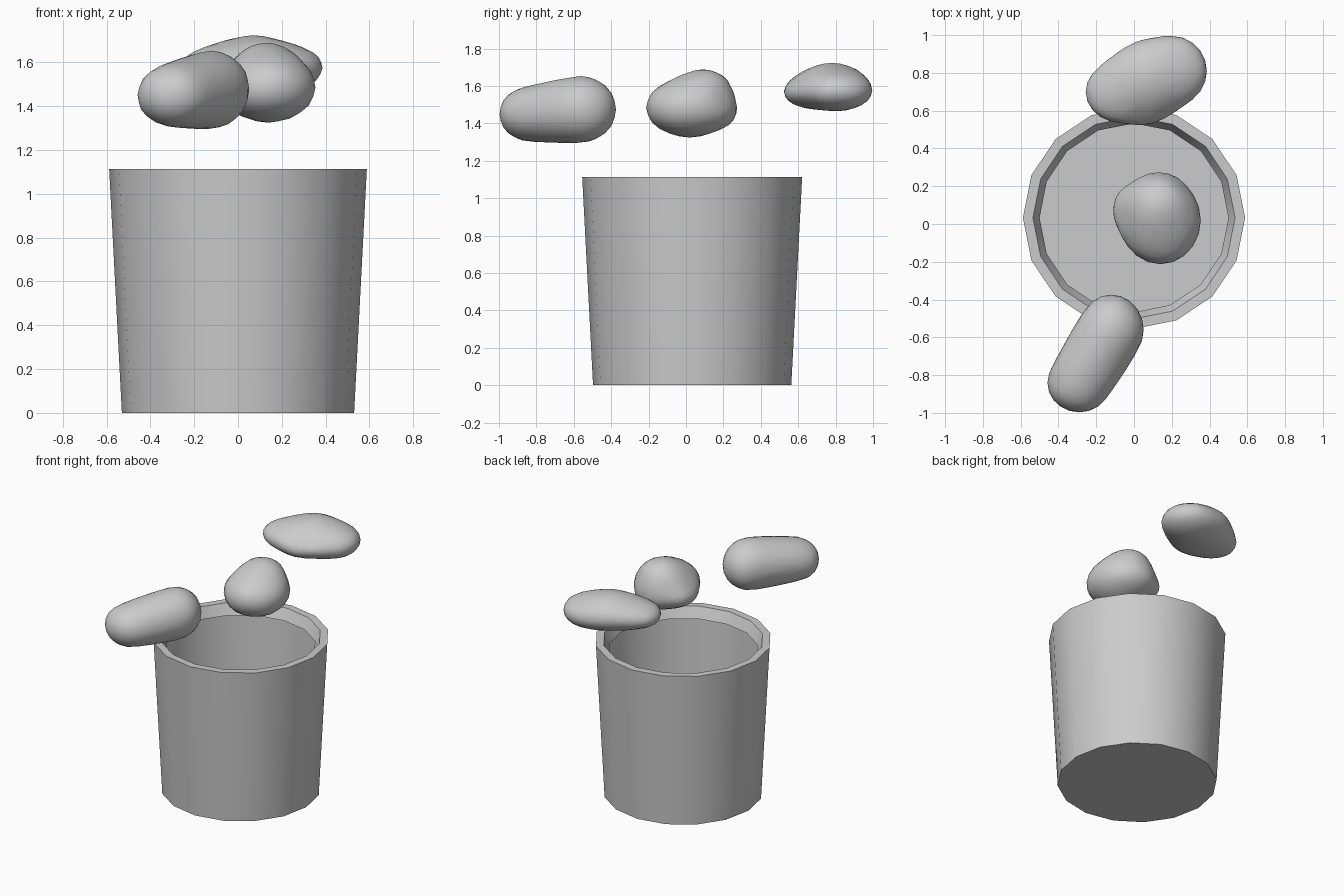
import bpy, bmesh, math
from mathutils import Vector, Matrix

if "Cube" in bpy.data.objects:
    bpy.data.objects.remove(bpy.data.objects["Cube"], do_unlink=True)

grey = bpy.data.materials.new("plain_grey")
grey.use_nodes = True
grey.diffuse_color = (0.6, 0.6, 0.6, 1)
grey.node_tree.nodes["Principled BSDF"].inputs["Base Color"].default_value = (0.6, 0.6, 0.6, 1)


def make_object(name, bm, angle):
    mesh = bpy.data.meshes.new(name)
    bm.to_mesh(mesh)
    bm.free()
    mesh.materials.append(grey)
    obj = bpy.data.objects.new(name, mesh)
    bpy.context.collection.objects.link(obj)
    bpy.ops.object.select_all(action='DESELECT')
    obj.select_set(True)
    bpy.context.view_layer.objects.active = obj
    bpy.ops.object.shade_smooth_by_angle(angle=math.radians(angle))
    return obj


def make_bucket(sides=16):
    # Tapered wall, flat rim and a short lip folded inside
    profile = [(0.53, 0), (0.588, 1.113), (0.535, 1.113), (0.5, 1.035)]
    bm = bmesh.new()
    rings = []
    for radius, z in profile:
        ring = []
        for i in range(sides):
            a = math.tau * i / sides
            ring.append(bm.verts.new((radius * math.cos(a), 0.033 + radius * math.sin(a), z)))
        rings.append(ring)
    for low, high in zip(rings, rings[1:]):
        for i in range(sides):
            j = (i + 1) % sides
            bm.faces.new((low[i], low[j], high[j], high[i]))
    # Closed base
    bm.faces.new(rings[0][::-1])
    make_object("bucket", bm, 30)


def make_lump(name, blobs):
    # Rounded lump: a skin stretched over a few ellipsoids, then relaxed
    bm = bmesh.new()
    for centre, radii in blobs:
        matrix = Matrix.Translation(centre) @ Matrix.Diagonal(Vector(radii).to_4d())
        bmesh.ops.create_icosphere(bm, subdivisions=3, radius=1, matrix=matrix)
    hull = bmesh.ops.convex_hull(bm, input=bm.verts[:])
    junk = {g for g in hull["geom_interior"] + hull["geom_unused"]
            if isinstance(g, bmesh.types.BMVert)}
    bmesh.ops.delete(bm, geom=list(junk), context='VERTS')
    skin = {f for f in hull["geom"] if f.is_valid and isinstance(f, bmesh.types.BMFace)}
    bmesh.ops.delete(bm, geom=[f for f in bm.faces if f not in skin], context='FACES')
    # Split the long stretched edges so the skin relaxes evenly
    long_edges = [e for e in bm.edges if e.calc_length() > 0.1]
    bmesh.ops.subdivide_edges(bm, edges=long_edges, cuts=2)
    bmesh.ops.triangulate(bm, faces=bm.faces[:])
    for _ in range(2):
        bmesh.ops.smooth_vert(bm, verts=bm.verts[:], factor=0.4,
                              use_axis_x=True, use_axis_y=True, use_axis_z=True)
    bmesh.ops.recalc_face_normals(bm, faces=bm.faces[:])
    make_object(name, bm, 60)


make_bucket()

# Three lumps floating over the bucket
make_lump("front_lump", [
    ((-0.29, -0.84, 1.45), (0.175, 0.163, 0.15)),
    ((-0.12, -0.56, 1.475), (0.178, 0.193, 0.183))])
make_lump("middle_lump", [
    ((0.14, 0.02, 1.485), (0.222, 0.242, 0.165)),
    ((0.13, 0.09, 1.57), (0.16, 0.16, 0.122)),
    ((0.13, 0.12, 1.48), (0.18, 0.16, 0.13)),
    ((-0.03, 0.07, 1.47), (0.083, 0.13, 0.08))])
make_lump("back_lump", [
    ((-0.07, 0.7, 1.585), (0.193, 0.17, 0.095)),
    ((0.07, 0.78, 1.597), (0.2, 0.2, 0.13)),
    ((0.2, 0.81, 1.575), (0.193, 0.193, 0.112)),
    ((0.05, 0.68, 1.565), (0.18, 0.16, 0.09))])
